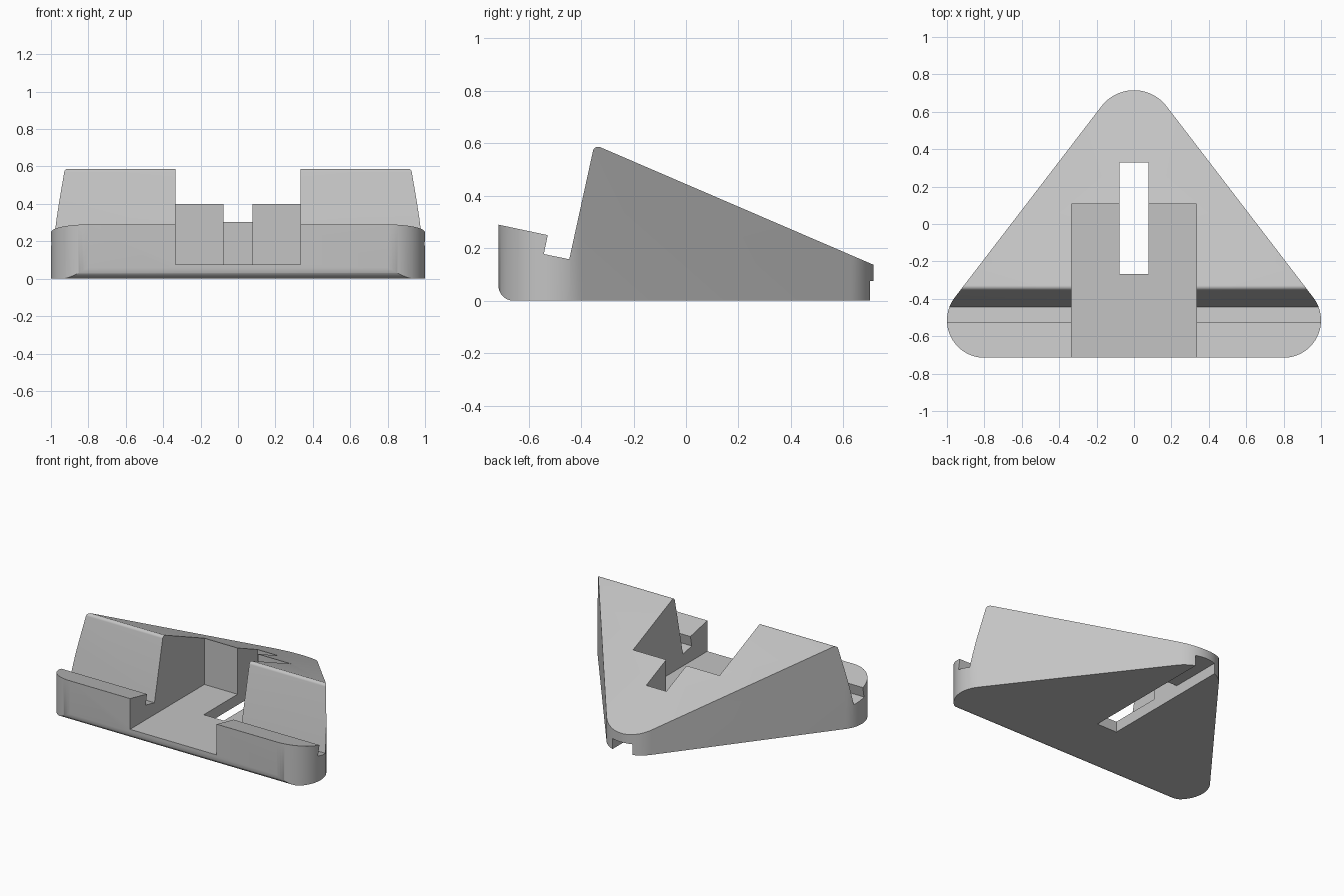
import bpy
import bmesh
from math import sin, cos, pi, radians
from mathutils import Vector

cube = bpy.data.objects.get("Cube")
if cube:
    bpy.data.objects.remove(cube, do_unlink=True)

grey = bpy.data.materials.new("light grey plastic")
grey.use_nodes = True
grey.diffuse_color = (0.55, 0.55, 0.55, 1)
grey.node_tree.nodes["Principled BSDF"].inputs["Base Color"].default_value = grey.diffuse_color


def prism(name, points, offset):
    """Extrude a closed outline along an offset vector."""
    bm = bmesh.new()
    face = bm.faces.new([bm.verts.new(p) for p in points])
    new = bmesh.ops.extrude_face_region(bm, geom=[face])["geom"]
    verts = [v for v in new if isinstance(v, bmesh.types.BMVert)]
    bmesh.ops.translate(bm, verts=verts, vec=offset)
    bmesh.ops.recalc_face_normals(bm, faces=bm.faces)
    mesh = bpy.data.meshes.new(name)
    bm.to_mesh(mesh)
    bm.free()
    mesh.materials.append(grey)
    obj = bpy.data.objects.new(name, mesh)
    bpy.context.collection.objects.link(obj)
    return obj


def box(name, half_width, y0, y1, z0, z1):
    w = half_width
    base = [(-w, y0, z0), (w, y0, z0), (w, y1, z0), (-w, y1, z0)]
    return prism(name, base, Vector((0, 0, z1 - z0)))


def arc(cx, cy, r, start, end, steps):
    angles = [radians(start + (end - start) * i / steps) for i in range(steps + 1)]
    return [(cx + r * cos(a), cy + r * sin(a)) for a in angles]


def combine(target, tool, operation):
    mod = target.modifiers.new(tool.name, "BOOLEAN")
    mod.operation = operation
    mod.solver = "EXACT"
    mod.object = tool
    bpy.context.view_layer.objects.active = target
    bpy.ops.object.modifier_apply(modifier=mod.name)
    bpy.data.objects.remove(tool, do_unlink=True)


# Side profile: rounded lower front, tilted lip, device groove, sloping back
side = arc(-0.657, 0.058, 0.058, 270, 180, 10)
side += [(-0.715, 0.29), (-0.527, 0.25), (-0.542, 0.178), (-0.445, 0.158)]
side += arc(-0.335, 0.567, 0.02, 168, 67, 8)
side += [(0.715, 0.137), (0.8, 0.101), (0.8, 0)]
stand = prism("device_stand", [(-1.2, y, z) for y, z in side], Vector((2.4, 0, 0)))

# Rounded triangular footprint
tangent = 37.6
plan = arc(0.8, -0.515, 0.2, -90, tangent, 24)
plan += arc(0, 0.495, 0.22, tangent, 180 - tangent, 24)
plan += arc(-0.8, -0.515, 0.2, 180 - tangent, 270, 24)
footprint = prism("footprint", [(x, y, -0.2) for x, y in plan], Vector((0, 0, 1)))
combine(stand, footprint, "INTERSECT")

# Centre pocket, plug slot and cable channel under the base
combine(stand, box("pocket", 0.335, -1, 0.107, 0.075, 1), "DIFFERENCE")
combine(stand, box("plug_slot", 0.078, -0.267, 0.328, -0.2, 1), "DIFFERENCE")
combine(stand, box("cable_channel", 0.078, -0.267, 1, -0.2, 0.075), "DIFFERENCE")

bpy.ops.object.select_all(action="DESELECT")
stand.select_set(True)
bpy.context.view_layer.objects.active = stand
bpy.ops.object.shade_smooth_by_angle(angle=radians(30))
